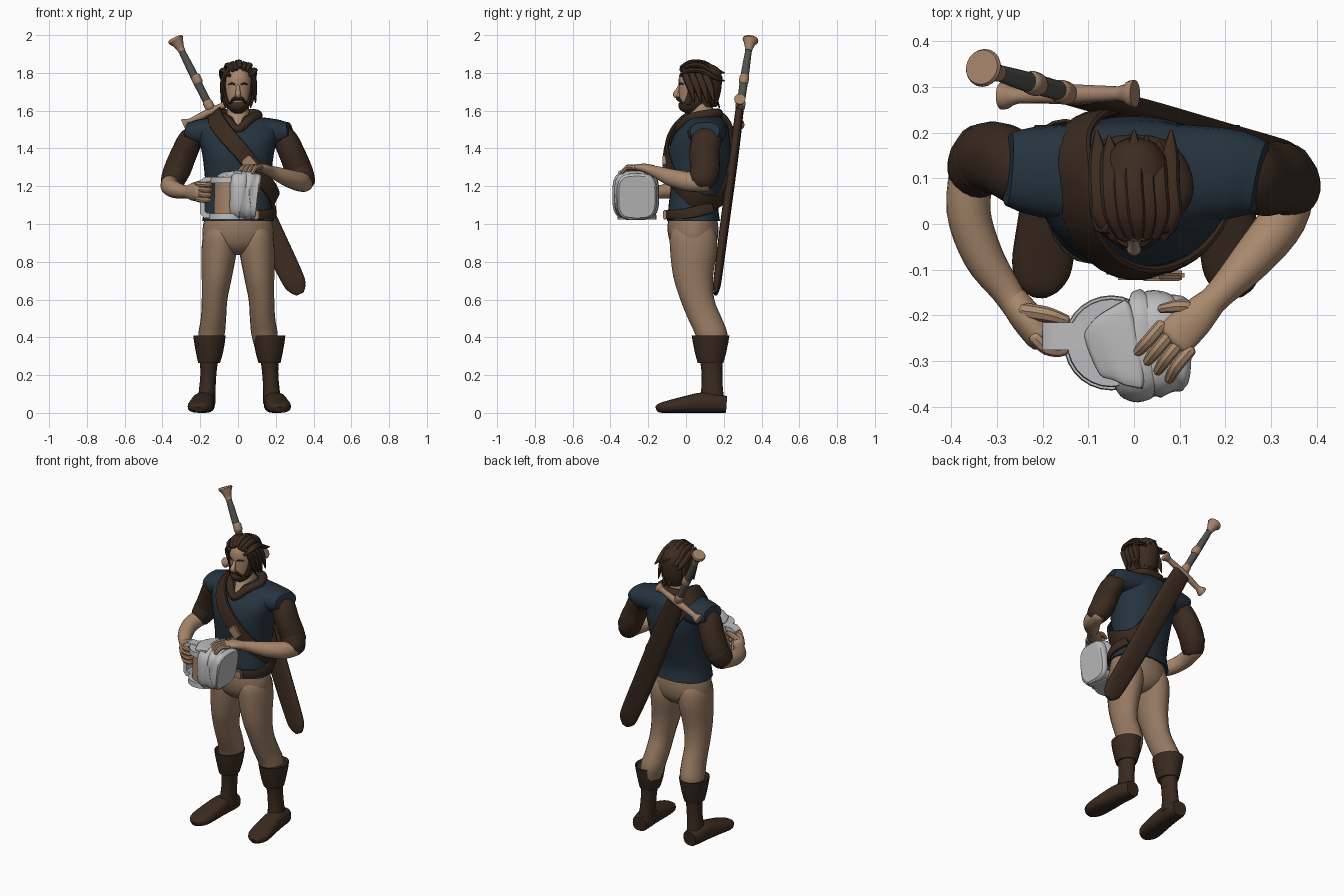
import bpy, bmesh, math
from mathutils import Vector as V


def material(name, r, g, b):
    m = bpy.data.materials.new(name)
    m.diffuse_color = (r, g, b, 1)
    return m


SKIN = material("skin", .40, .25, .155)
TROUSER = material("trouser tan", .30, .19, .12)
LEATHER = material("dark leather", .041, .023, .014)
HAIR = material("hair brown", .046, .024, .014)
BLUE = material("vest blue", .019, .033, .048)
GREY = material("pale grey", .50, .50, .51)
GRIP = material("grip grey", .08, .085, .072)
HILT = material("hilt tan", .36, .22, .14)


def finish(name, bm, mat):
    bmesh.ops.recalc_face_normals(bm, faces=bm.faces)
    me = bpy.data.meshes.new(name)
    bm.to_mesh(me)
    bm.free()
    for p in me.polygons:
        p.use_smooth = True
    me.set_sharp_from_angle(angle=math.radians(42))
    me.materials.append(mat)
    ob = bpy.data.objects.new(name, me)
    bpy.context.collection.objects.link(ob)
    return ob


def spline(pts, steps, closed):
    """Catmull-Rom through rings of (x, y, z, a, b)."""
    n, out = len(pts), []
    get = (lambda i: pts[i % n]) if closed else (lambda i: pts[max(0, min(n - 1, i))])
    for i in range(n if closed else n - 1):
        q = [get(i + k) for k in (-1, 0, 1, 2)]
        for s in range(steps):
            t = s / steps
            out.append([.5 * (2*b + (c-a)*t + (2*a-5*b+4*c-d)*t*t + (3*b-a-3*c+d)*t**3)
                        for a, b, c, d in zip(*q)])
    return out if closed else out + [list(pts[-1])]


def loft(name, pts, mat, flat=False, ref=(0, 0, 1), n=20, steps=4, power=2., closed=False, rounded=False, hub=None):
    """Elliptical rings along a path; flat rings stay level, others follow the path."""
    pts = [p if len(p) == 5 else (*p, p[3]) for p in pts]
    rings = spline(pts, steps, closed)
    m = len(rings)
    frames = []
    for i, r in enumerate(rings):
        p = V(r[:3])
        lo, hi = ((i-1) % m, (i+1) % m) if closed else (max(0, i-1), min(m-1, i+1))
        t = (V(rings[hi][:3]) - V(rings[lo][:3])).normalized()
        up = V(ref)
        if hub:
            up = p - V(hub)
            up.z *= .5
        u = V((1, 0, 0)) if flat else t.cross(up).normalized()
        v = V((0, 1, 0)) if flat else u.cross(t)
        frames.append((p, u, v, max(r[3], .001), max(r[4], .001), t))
    if rounded:
        for end, sg in ((0, -1), (-1, 1)):
            p, u, v, a, b, t = frames[end]
            for d, k in ((.45, .85), (.75, .45)):
                f = (p + t * sg * d * min(a, b), u, v, a*k, b*k, t)
                frames.insert(0, f) if sg < 0 else frames.append(f)
    bm = bmesh.new()
    rows = []
    for p, u, v, a, b, t in frames:
        row = []
        for k in range(n):
            c, s = math.cos(2*math.pi*k/n), math.sin(2*math.pi*k/n)
            e = 2 / power
            row.append(bm.verts.new(p + u*a*math.copysign(abs(c)**e, c) + v*b*math.copysign(abs(s)**e, s)))
        rows.append(row)
    for i in range(len(rows) if closed else len(rows) - 1):
        A, B = rows[i], rows[(i+1) % len(rows)]
        for k in range(n):
            bm.faces.new((A[k], A[(k+1) % n], B[(k+1) % n], B[k]))
    if not closed:
        bm.faces.new(rows[0])
        bm.faces.new(rows[-1])
    return finish(name, bm, mat)


def box(name, c, size, mat, tilt=0):
    bm = bmesh.new()
    bmesh.ops.create_cube(bm, size=1)
    bmesh.ops.scale(bm, vec=size, verts=bm.verts)
    bmesh.ops.bevel(bm, geom=bm.edges[:], offset=min(size)*.25, segments=2, affect='EDGES')
    ob = finish(name, bm, mat)
    ob.location, ob.rotation_euler = c, (0, tilt, 0)


# Torso, shoulders, neck, collar
loft("vest", [(0, .04, 1.015, .19, .14), (0, .04, 1.1, .177, .132), (0, .06, 1.22, .174, .14), (0, .07, 1.36, .188, .165),
              (0, .08, 1.46, .21, .15), (0, .1, 1.52, .215, .12), (0, .1, 1.56, .14, .09), (0, .1, 1.58, .07, .06)],
     BLUE, flat=True, n=32, power=2.3)
loft("vest_shoulders", [(-.275, .12, 1.495, .08, .045), (-.2, .115, 1.485, .1, .07), (0, .105, 1.5, .115, .075),
                        (.2, .11, 1.485, .1, .07), (.275, .1, 1.495, .08, .045)], BLUE, power=2.3)
loft("neck", [(0, .075, 1.67, .05, .055), (0, .085, 1.59, .06, .065), (0, .08, 1.51, .06, .11)], SKIN, flat=True)
loft("collar", [(0, -.04, 1.5, .022), (.06, .005, 1.55, .025), (.105, .08, 1.575, .026), (.06, .16, 1.585, .026),
                (-.06, .16, 1.585, .026), (-.105, .08, 1.575, .026), (-.06, .005, 1.55, .025)],
     LEATHER, n=10, closed=True)

# Pelvis, legs and boots
loft("trouser_hips", [(0, .035, 1.06, .17, .125), (0, .037, .97, .188, .135), (0, .04, .9, .176, .122), (0, .043, .855, .09, .09),
                      (0, .045, .835, .03, .05)], TROUSER, flat=True, n=28)
for s, side in ((-1, "right"), (1, "left")):
    X = lambda rows, o=.007: [(s*r[0] + o, *r[1:]) for r in rows]
    loft(side + "_trouser_leg", X([(.095, .037, 1.02, .05, .08), (.097, .038, .95, .085, .12), (.1, .04, .86, .093, .124),
                                   (.112, .038, .72, .08, .105), (.124, .06, .6, .068, .09), (.13, .1, .5, .067, .09),
                                   (.14, .133, .42, .07, .086), (.15, .14, .34, .06, .07)], 0), TROUSER, flat=True)
    loft(side + "_boot_cuff", X([(.16, .13, .265, .058, .068), (.158, .13, .32, .072, .083), (.158, .13, .41, .086, .1),
                                 (.156, .13, .4, .074, .086)]), LEATHER, flat=True, steps=2)
    loft(side + "_boot_shaft", X([(.16, .13, .32, .055, .065), (.163, .137, .22, .043, .055), (.17, .138, .12, .044, .058),
                                  (.175, .135, .05, .05, .072)]), LEATHER, flat=True)
    loft(side + "_boot_foot", X([(.18, .212, .045, .045, .045), (.183, .17, .048, .054, .048), (.19, .09, .054, .058, .054),
                                 (.198, 0, .045, .064, .045), (.208, -.09, .033, .066, .033), (.213, -.135, .026, .048, .026),
                                 (.215, -.155, .018, .02, .016)]), LEATHER, power=2.6)
    # Rolled sleeves, the left elbow sitting further forward
    d = .025 if s < 0 else -.018
    loft(side + "_sleeve", X([(.21, .115, 1.46, .06, .075), (.25, .113+d*.3, 1.445, .066, .08), (.287, .115+d, 1.37, .069, .08),
                              (.322, .12+d, 1.285, .071, .077), (.348, .105+d, 1.225, .056, .062)], 0), LEATHER, ref=(0, 1, 0))
    loft(side + "_sleeve_hem", X([(.327, .118+d, 1.275, .071, .08), (.347, .1+d, 1.23, .064, .072)], 0),
         LEATHER, ref=(0, 1, 0), rounded=True)

# Forearms and hands
loft("left_forearm", [(.35, .1, 1.22, .05), (.325, .01, 1.225, .052), (.26, -.075, 1.245, .046), (.185, -.155, 1.275, .032),
                      (.155, -.185, 1.285, .034, .026)], SKIN, rounded=True)
loft("left_hand", [(.17, -.17, 1.28, .032, .026), (.13, -.21, 1.295, .042, .024), (.09, -.25, 1.3, .044, .018)],
     SKIN, rounded=True)
for i in range(4):
    k = i - 1.5
    x, y = .09 + .021*k, -.25 - .018*k
    loft("left_finger_%d" % i, [(x, y, 1.3, .014), (x-.028, y-.033, 1.3, .014), (x-.05 + .004*k, y-.062, 1.272, .011)],
         SKIN, n=8, steps=3, rounded=True)
loft("left_thumb", [(.14, -.185, 1.285, .015), (.1, -.18, 1.3, .015), (.06, -.185, 1.29, .01)], SKIN, n=8, rounded=True)
loft("right_forearm", [(-.35, .14, 1.22, .05), (-.362, .03, 1.2, .048), (-.33, -.07, 1.18, .044), (-.28, -.145, 1.17, .034),
                       (-.255, -.185, 1.17, .03, .036)], SKIN, rounded=True)
loft("right_hand", [(-.265, -.165, 1.17, .032, .034), (-.235, -.205, 1.17, .036, .048), (-.205, -.245, 1.17, .034, .05)],
     SKIN, rounded=True)
for i in range(4):
    z = 1.212 - .027*i
    loft("right_finger_%d" % i, [(-.215, -.25, z, .015), (-.19, -.272, z-.003, .015), (-.155, -.275, z-.005, .014),
                                 (-.145, -.25, z-.005, .011)], SKIN, n=8, steps=3, rounded=True)
loft("right_thumb", [(-.24, -.19, 1.2, .018), (-.19, -.198, 1.215, .017), (-.15, -.21, 1.215, .012)], SKIN, n=8, rounded=True)

# Head and face
loft("head", [(0, .03, 1.598, .02, .025), (0, .032, 1.615, .046, .058), (0, .042, 1.66, .062, .077), (0, .052, 1.72, .072, .09),
              (0, .057, 1.78, .073, .094), (0, .062, 1.825, .058, .075), (0, .065, 1.848, .02, .03)], SKIN, flat=True, n=24)
loft("nose", [(0, -.03, 1.735, .009), (0, -.046, 1.705, .012), (0, -.055, 1.685, .016), (0, -.038, 1.674, .012)],
     SKIN, ref=(0, -1, 0), n=10, rounded=True)
loft("beard", [(0, .025, 1.585, .018, .022), (0, .028, 1.605, .046, .06), (0, .038, 1.632, .062, .078), (0, .05, 1.65, .066, .076),
               (0, .075, 1.69, .071, .065), (0, .09, 1.73, .072, .06)], HAIR, flat=True, n=24)
for s in (-1, 1):
    loft("moustache", [(0, -.044, 1.665, .01), (s*.022, -.04, 1.662, .01), (s*.042, -.022, 1.64, .006)], HAIR, n=8, rounded=True)
    loft("eyebrow", [(s*.014, -.035, 1.738, .005), (s*.035, -.028, 1.744, .005), (s*.052, -.01, 1.738, .003)], HAIR, n=8)

# Hair cap with swept locks
loft("hair_cap", [(.003, .115, 1.62, .05, .045), (.003, .11, 1.68, .073, .07), (.004, .105, 1.75, .08, .085),
                  (.004, .085, 1.81, .074, .098), (.004, .08, 1.842, .045, .065), (.004, .08, 1.852, .01, .01)],
     HAIR, flat=True, n=24)
for i in range(7):
    x = (i - 3) * .026
    h = 1.853 - 6*x*x + .006*(i % 2)
    d = .012 * (i % 3)
    loft("top_lock_%d" % i, [(x*.7+.01, -.03, h-.032, .01, .008), (x+.006, .02, h-.004, .02, .013), (x, .09, h-.008, .022, .016),
                             (x, .15, h-.04-d, .02, .014), (x*1.05, .205-d, h-.06-d, .003)], HAIR, n=8, steps=3)
    loft("back_lock_%d" % i, [(x*.8, .12, 1.8, .018, .014), (x*.9, .172-abs(x)*.6, 1.75, .022, .016),
                              (x*.9, .155-abs(x)*.5, 1.68, .02, .014), (x*.85, .178-abs(x)*.5, 1.615+d, .003)],
         HAIR, ref=(0, 1, 0), n=8, steps=3)
for s in (-1, 1):
    w = .003 + .008*s
    for i in range(4):
        y = .015 + .035*i
        loft("side_lock", [(s*.045+w, y-.025, 1.815, .012), (s*.07+w, y-.015, 1.78, .014, .02),
                           (s*.076+w, y+.01, 1.72, .014, .02), (s*.082+w, y+.03, 1.64, .003)],
             HAIR, ref=(0, 1, 0), n=8, steps=3)
    loft("sideburn", [(s*.07, .035, 1.74, .01, .022), (s*.066, .028, 1.69, .01, .022), (s*.055, .01, 1.64, .012, .02)],
         HAIR, ref=(0, 1, 0), n=8, rounded=True)

# Belt across the front and left hip, baldric and buckles
loft("belt", [(-.06, -.1, 1.05, .025, .01), (.05, -.1, 1.05, .025, .01), (.135, -.066, 1.05, .025, .01),
              (.183, .0, 1.055, .028, .01), (.192, .07, 1.07, .03, .01), (.165, .14, 1.09, .03, .01)],
     LEATHER, n=12, power=4, hub=(0, .04, 1.05))
box("belt_buckle", (.035, -.112, 1.05), (.15, .02, .05), HILT)
loft("baldric", [(-.125, .1, 1.583, .048, .011), (-.115, .0, 1.548, .048, .011), (-.06, -.078, 1.47, .046, .011),
                 (.02, -.107, 1.38, .045, .011), (.11, -.08, 1.265, .045, .011), (.178, -.005, 1.175, .045, .011),
                 (.19, .08, 1.12, .05, .011), (.13, .18, 1.13, .045, .011), (.03, .232, 1.28, .045, .011),
                 (-.08, .24, 1.46, .045, .011), (-.13, .19, 1.55, .048, .011)],
     LEATHER, n=12, power=4, closed=True, hub=(0, .07, 1.33))
box("baldric_buckle", (.06, -.116, 1.32), (.07, .018, .06), HILT, tilt=.85)

# Sheathed sword on the back
loft("scabbard", [(-.125, .282, 1.59, .058, .022), (-.02, .255, 1.37, .066, .024), (.15, .205, 1.0, .068, .024),
                  (.28, .17, .73, .062, .022), (.312, .161, .665, .05, .018), (.328, .157, .63, .022, .01)],
     LEATHER, ref=(0, 1, 0), n=16, power=2.6)
loft("cross_guard", [(-.29, .28, 1.525, .03), (-.275, .28, 1.532, .028), (-.25, .28, 1.544, .016), (-.145, .284, 1.595, .022),
                     (-.035, .285, 1.645, .016), (-.012, .285, 1.656, .028), (.002, .285, 1.662, .03)], HILT, n=14, steps=2)
loft("sword_grip", [(-.14, .285, 1.6, .02), (-.23, .31, 1.78, .022), (-.305, .333, 1.93, .017)], GRIP, n=14, ref=(0, 1, 0))
for x, y, z in ((-.155, .288, 1.63), (-.218, .307, 1.765)):
    loft("grip_ring", [(x+.006, y-.002, z-.012, .026), (x-.006, y+.002, z+.012, .026)], HILT, n=14, ref=(0, 1, 0), rounded=True)
loft("pommel", [(-.296, .33, 1.915, .019), (-.305, .333, 1.93, .021), (-.32, .338, 1.96, .033), (-.328, .341, 1.973, .042),
                (-.333, .343, 1.983, .038)], HILT, n=20, ref=(0, 1, 0))

# Tankard with hoops and handle
loft("tankard_body", [(-.045, -.26, 1.035, .085), (-.045, -.26, 1.24, .078)], HILT, flat=True, n=28, steps=1)
for z, r in ((1.04, .104), (1.232, .097)):
    loft("tankard_hoop", [(-.05, -.26, z-.016, r), (-.05, -.26, z+.016, r-.002)], GREY, flat=True, n=28, steps=1)
bm = bmesh.new()
prof = [(-.1, 1.25), (-.175, 1.25), (-.2, 1.23), (-.2, 1.055), (-.18, 1.032), (-.1, 1.032),
        (-.1, 1.055), (-.165, 1.058), (-.176, 1.07), (-.176, 1.215), (-.165, 1.226), (-.1, 1.226)]
f = bm.faces.new([bm.verts.new((x, -.275, z)) for x, z in prof])
ext = bmesh.ops.extrude_face_region(bm, geom=[f])
bmesh.ops.translate(bm, vec=(0, .06, 0), verts=[v for v in ext["geom"] if isinstance(v, bmesh.types.BMVert)])
finish("tankard_handle", bm, GREY)

# Folded cloth draped over the tankard
loft("cloth", [(-.03, -.262, 1.15, .09, .11), (-.015, -.264, 1.15, .115, .125), (.012, -.266, 1.152, .124, .132),
               (.03, -.265, 1.15, .113, .122), (.05, -.262, 1.152, .118, .13), (.075, -.262, 1.147, .106, .122),
               (.095, -.26, 1.145, .106, .122), (.108, -.26, 1.143, .096, .112)],
     GREY, n=32, power=3.4)
loft("cloth_flap", [(-.085, -.285, 1.25, .055, .012), (-.05, -.272, 1.262, .08, .016), (0, -.262, 1.27, .1, .016)],
     GREY, n=20, power=4, rounded=True)
